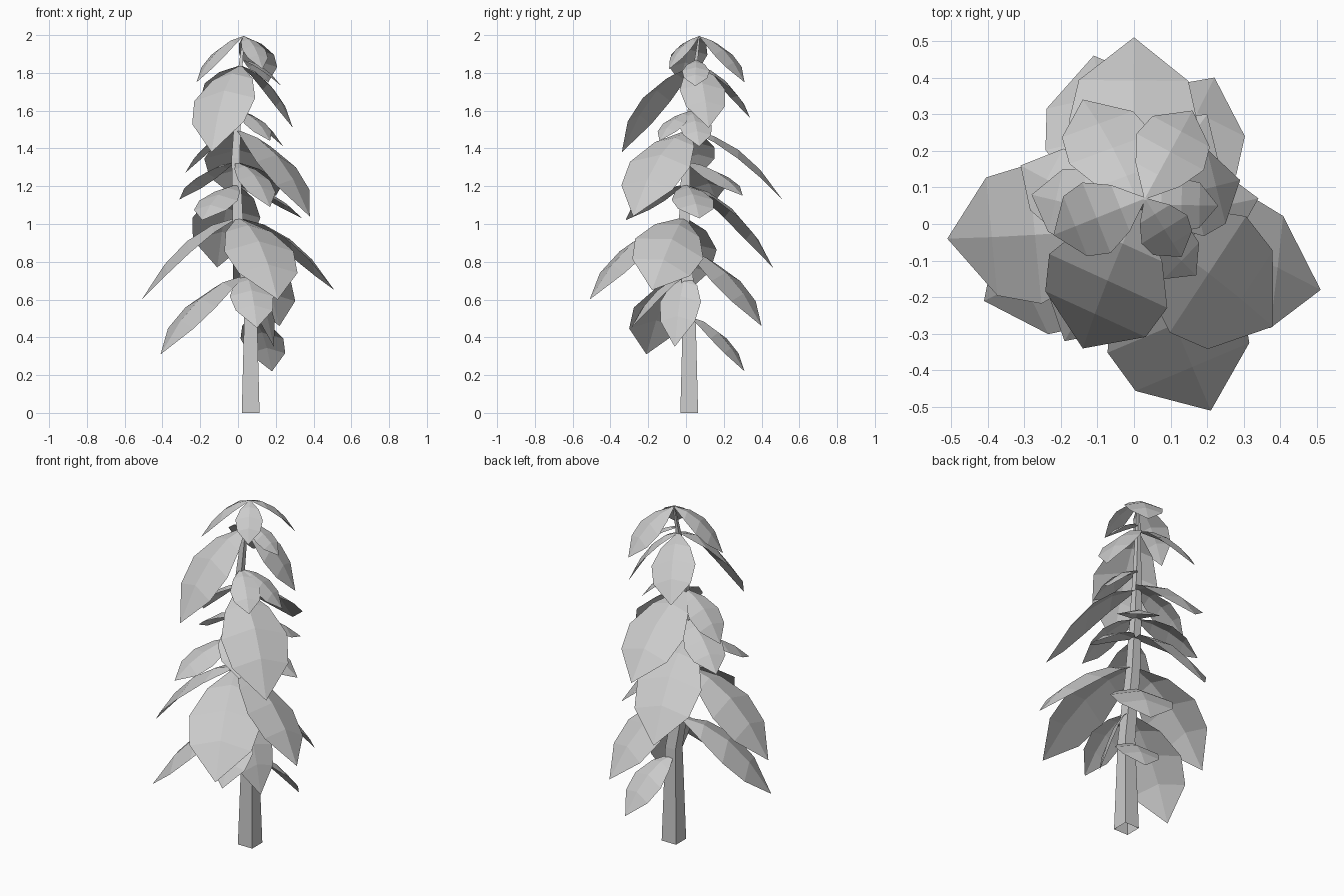
import bpy
import bmesh
from math import radians
from mathutils import Matrix, Vector

default_cube = bpy.data.objects.get("Cube")
if default_cube:
    bpy.data.objects.remove(default_cube, do_unlink=True)

# One matte grey for the whole plant
grey = bpy.data.materials.new("plain grey")
grey.use_nodes = True
colour = (0.6, 0.6, 0.6, 1)
grey.diffuse_color = colour
shader = grey.node_tree.nodes["Principled BSDF"]
shader.inputs["Base Color"].default_value = colour
shader.inputs["Roughness"].default_value = 0.9


def add_object(name, bm):
    """Turn a bmesh into a flat shaded scene object."""
    mesh = bpy.data.meshes.new(name)
    bm.to_mesh(mesh)
    bm.free()
    mesh.materials.append(grey)
    obj = bpy.data.objects.new(name, mesh)
    bpy.context.collection.objects.link(obj)


# Stem centre line with the half width at each point
stem_path = [
    (Vector((0.067, 0.017, 0)), 0.047),
    (Vector((0.067, 0.017, 0.55)), 0.033),
    (Vector((0, -0.01, 1)), 0.028),
    (Vector((-0.012, 0, 1.35)), 0.022),
    (Vector((0.01, 0.045, 1.8)), 0.012),
    (Vector((0.03, 0.07, 1.995)), 0.004),
]


def stem_point(z):
    """Centre of the stem at a given height."""
    for (low, _), (high, _) in zip(stem_path, stem_path[1:]):
        if z <= high.z:
            return low.lerp(high, (z - low.z) / (high.z - low.z))
    return stem_path[-1][0].copy()


def build_stem():
    """Square tapering stem, open underneath."""
    bm = bmesh.new()
    corners = [(-1, -1), (1, -1), (1, 1), (-1, 1)]
    rings = [
        [bm.verts.new(centre + Vector((x, y, 0)) * half) for x, y in corners]
        for centre, half in stem_path
    ]
    for lower, upper in zip(rings, rings[1:]):
        for i in range(4):
            j = (i + 1) % 4
            bm.faces.new((lower[i], lower[j], upper[j], upper[i]))
    bm.faces.new(rings[-1])
    add_object("stem", bm)


# Position along the leaf and share of the full width there
leaf_outline = [(0, 0.03), (0.24, 0.66), (0.49, 1), (0.73, 0.85)]


def build_leaf(name, base, tip, roll):
    """Drooping pointed leaf, folded down along its midrib.

    A positive roll lifts the right hand edge, seen from the stem."""
    span = tip - base
    half_width = span.length * 0.285
    bend = Vector((span.x * 0.58, span.y * 0.58, span.z * 0.1))
    side = Vector((-span.y, span.x, 0)).normalized()
    fold = Vector((0, 0, -0.27))
    turn = Matrix.Rotation(-radians(roll), 3, span.normalized())

    bm = bmesh.new()
    rows = []
    for t, share in leaf_outline:
        rib = (bend * t).lerp(bend.lerp(span, t), t)
        reach = half_width * share
        rows.append([
            bm.verts.new(base + turn @ (rib + offset * reach))
            for offset in (side + fold, Vector(), fold - side)
        ])
    for near, far in zip(rows, rows[1:]):
        for i in range(2):
            bm.faces.new((near[i], near[i + 1], far[i + 1], far[i]))
    end = bm.verts.new(tip)
    for i in range(2):
        bm.faces.new((rows[-1][i], rows[-1][i + 1], end))
    bmesh.ops.triangulate(bm, faces=[f for f in bm.faces if len(f.verts) > 3])
    bm.normal_update()
    if sum(f.normal.z for f in bm.faces) < 0:
        bmesh.ops.reverse_faces(bm, faces=bm.faces)
    add_object(name, bm)


def build_whorl(name, height, *leaves):
    """Ring of leaves at one height, each a tip position and a roll."""
    base = stem_point(height)
    for number, (x, y, z, roll) in enumerate(leaves, 1):
        build_leaf(f"{name}_leaf_{number}", base, Vector((x, y, z)), roll)


build_stem()

# Leaves from the ground up
build_whorl("lowest", 0.51, (0.18, 0.31, 0.22, 0))
build_whorl("low", 0.73,
            (-0.41, -0.21, 0.31, 0),
            (0.1, -0.29, 0.45, 0),
            (0.19, -0.06, 0.35, 0))
build_whorl("low_back", 0.86, (0.22, 0.4, 0.46, 0))
build_whorl("broad_lower", 1.035,
            (0.21, -0.51, 0.6, 0),
            (0.51, -0.18, 0.65, 20),
            (-0.51, -0.04, 0.6, 3))
build_whorl("middle", 1.21,
            (-0.11, 0.46, 0.77, 0),
            (-0.19, -0.32, 1.02, 0),
            (0.34, 0.07, 1.03, 0))
build_whorl("middle_small", 1.33,
            (0.17, -0.23, 1.09, 0),
            (-0.31, 0.16, 1.13, 0),
            (0.2, 0.3, 1.15, 0))
build_whorl("broad_upper", 1.5,
            (0.38, -0.28, 1.04, 6),
            (0, 0.51, 1.13, 0),
            (-0.28, 0.08, 1.27, 0))
build_whorl("upper_small", 1.6,
            (0.17, -0.14, 1.44, 0),
            (0.24, 0.07, 1.41, 0))
build_whorl("upper", 1.84,
            (-0.14, -0.34, 1.38, -4),
            (0.29, 0.12, 1.51, 0),
            (-0.14, 0.34, 1.56, -12))
build_whorl("crown_small", 1.87, (0.23, 0.05, 1.73, 0))
build_whorl("crown", 1.995,
            (-0.22, -0.03, 1.75, 0),
            (0.16, 0.31, 1.75, 0),
            (0.13, -0.09, 1.82, 0))
